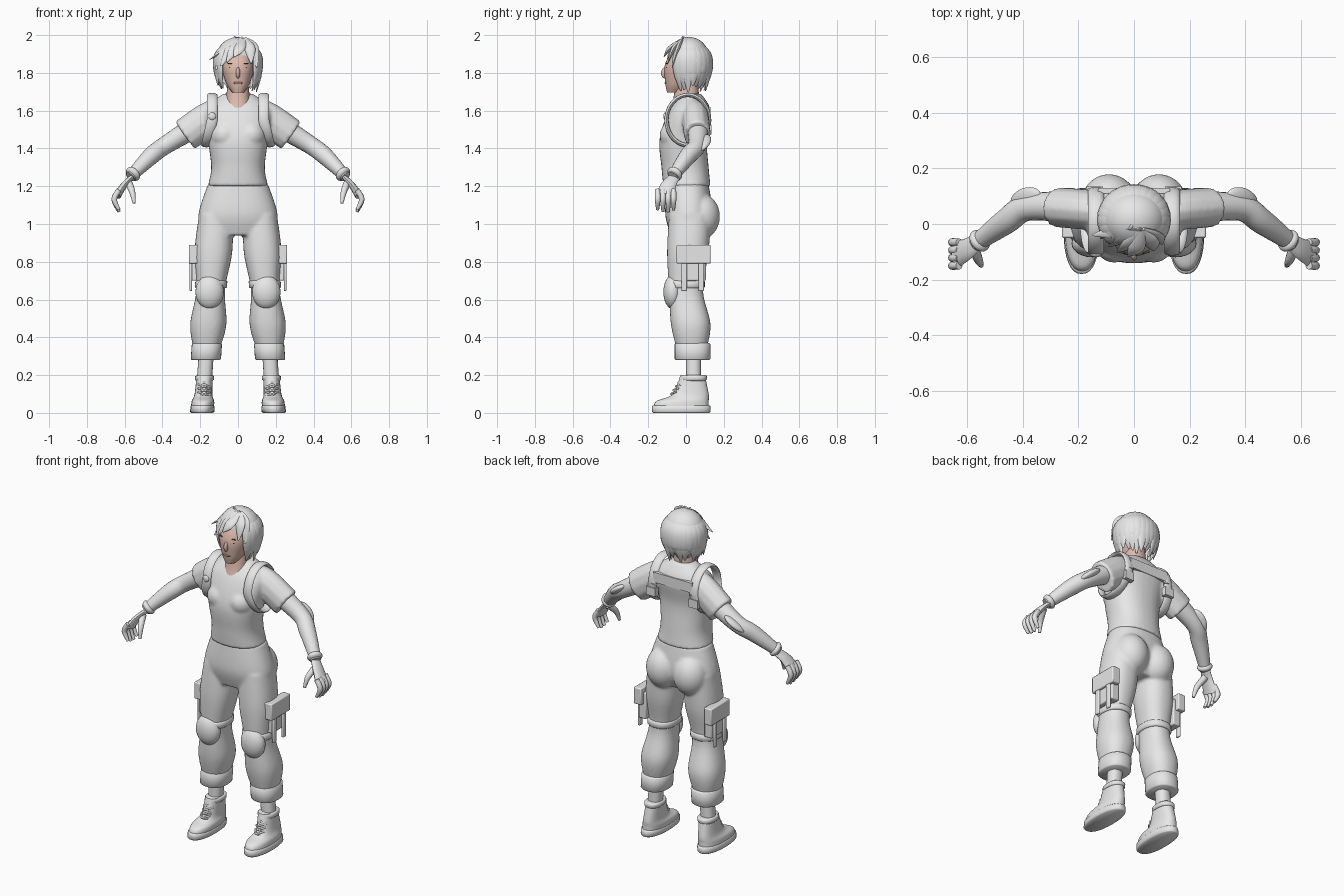
import bpy, bmesh, random
from math import cos, sin, pi, tau, radians, copysign
from mathutils import Vector, Matrix

random.seed(4)
default_cube = bpy.data.objects.get("Cube")
if default_cube:
    bpy.data.objects.remove(default_cube, do_unlink=True)


def material(name, red, green, blue):
    mat = bpy.data.materials.new(name)
    mat.use_nodes = True
    mat.diffuse_color = (red, green, blue, 1)
    shader = next(node for node in mat.node_tree.nodes if node.type == 'BSDF_PRINCIPLED')
    shader.inputs["Base Color"].default_value = mat.diffuse_color
    return mat


GREY = material("light_grey", .8, .8, .8)
SKIN = material("skin", .74, .5, .42)
LIPS = material("lip_rose", .5, .22, .2)
DARK = material("brow_brown", .13, .08, .06)


def spline(rows, steps):
    """Catmull-Rom resampling of tuples of any length."""
    points = [Vector(row) for row in rows]
    last = len(points) - 1
    result = []
    for i in range(last):
        start, end = points[i], points[i + 1]
        leave = (end - points[max(i - 1, 0)]) / 2
        arrive = (points[min(i + 2, last)] - start) / 2
        for k in range(steps):
            t = k / steps
            ease = t * t * (3 - 2 * t)
            result.append(start * (1 - ease) + end * ease
                          + leave * t * (1 - t) ** 2 - arrive * t * t * (1 - t))
    return result + [points[last]]


def skin_rings(bm, rings):
    rings = [[bm.verts.new(point) for point in ring] for ring in rings]
    for lower, upper in zip(rings, rings[1:]):
        for i in range(len(lower)):
            bm.faces.new((lower[i - 1], lower[i], upper[i], upper[i - 1]))
    bm.faces.new(rings[0])
    bm.faces.new(rings[-1])


def middle(z):
    return 0


def leg_middle(z):
    """The legs lean inwards towards the hips."""
    return .19 - .07 * z


def loft(bm, rows, centre=middle, steps=6, sides=32):
    """Stack level rounded rings given as (z, half width, front y, back y)."""
    rings = []
    for z, half, front, back in spline(rows, steps):
        ring = []
        for i in range(sides):
            across, deep = cos(tau * i / sides), sin(tau * i / sides)
            across = copysign(abs(across) ** .87, across)
            deep = copysign(abs(deep) ** .87, deep)
            ring.append((centre(z) + half * across,
                         (front + back + (back - front) * deep) / 2, z))
        rings.append(ring)
    skin_rings(bm, rings)


def leg_band(bm, low, high, half, front, back, edge=.006):
    """A closed band round the leg with chamfered rims."""
    small = (half - edge, front + edge, back - edge)
    full = (half, front, back)
    loft(bm, [(low, *small), (low + edge, *full), (high - edge, *full), (high, *small)], leg_middle, steps=1)


def tube(bm, rows, flat=1, wide=(0, 1, 0), steps=5, sides=12):
    """Sweep an oval along (x, y, z, radius), broad in the wide direction."""
    points = spline(rows, steps)
    last = len(points) - 1
    rings = []
    for i, point in enumerate(points):
        along = (points[min(i + 1, last)] - points[max(i - 1, 0)]).xyz.normalized()
        side = Vector(wide)
        side = (side - along * side.dot(along)).normalized()
        up = along.cross(side) * flat
        angles = [tau * k / sides for k in range(sides)]
        rings.append([point.xyz + (side * cos(a) + up * sin(a)) * point.w for a in angles])
    skin_rings(bm, rings)


def placed(centre, size, axis=(0, 0, 1)):
    turn = Vector(axis).to_track_quat('Z', 'Y').to_matrix().to_4x4()
    return Matrix.Translation(centre) @ turn @ Matrix.Diagonal((*size, 1))


def blob(bm, centre, radii, axis=(0, 0, 1)):
    bmesh.ops.create_uvsphere(bm, u_segments=24, v_segments=16, radius=1, matrix=placed(centre, radii, axis))


def box(bm, centre, size):
    bmesh.ops.create_cube(bm, size=1, matrix=placed(centre, size))


def mirror(bm):
    copy = bmesh.ops.duplicate(bm, geom=bm.verts[:] + bm.edges[:] + bm.faces[:])["geom"]
    for item in copy:
        if isinstance(item, bmesh.types.BMVert):
            item.co.x = -item.co.x


def finish(bm, name, mat=GREY, pair=False, fuse=False, bevel=False):
    if pair:
        mirror(bm)
    bmesh.ops.recalc_face_normals(bm, faces=bm.faces[:])
    mesh = bpy.data.meshes.new(name)
    bm.to_mesh(mesh)
    bm.free()
    mesh.materials.append(mat)
    obj = bpy.data.objects.new(name, mesh)
    bpy.context.collection.objects.link(obj)
    bpy.ops.object.select_all(action='DESELECT')
    obj.select_set(True)
    bpy.context.view_layer.objects.active = obj
    bpy.ops.object.shade_smooth_by_angle(angle=radians(50))
    if fuse:
        remesh = obj.modifiers.new("fuse", 'REMESH')
        remesh.mode, remesh.voxel_size, remesh.use_smooth_shade = 'VOXEL', .009, True
        relax = obj.modifiers.new("relax", 'SMOOTH')
        relax.factor, relax.iterations = .5, 5
    if bevel:
        rounding = obj.modifiers.new("bevel", 'BEVEL')
        rounding.width, rounding.segments = .006, 2


# Trousers: legs and seat mirrored, then fused with the hips
bm = bmesh.new()
loft(bm, [(1.05, .09, -.09, .13), (.85, .1, -.1, .12), (.65, .076, -.09, .09),
          (.47, .096, -.08, .13), (.34, .07, -.05, .11)], leg_middle)
blob(bm, (.09, .08, 1.04), (.1, .1, .12))
mirror(bm)
loft(bm, [(1.21, .16, -.1, .12), (1.05, .21, -.11, .14), (.94, .19, -.08, .1)])
finish(bm, "trousers", fuse=True)

# Rolled cuffs and knee straps
bm = bmesh.new()
leg_band(bm, .28, .37, .08, -.06, .13)
leg_band(bm, .66, .7, .085, -.1, .1)
finish(bm, "cuffs_and_knee_straps", pair=True)

# Knee and elbow pads
bm = bmesh.new()
blob(bm, (.15, -.07, .64), (.075, .05, .09))
finish(bm, "knee_pads", pair=True)
bm = bmesh.new()
blob(bm, (.39, .09, 1.43), (.04, .02, .07), axis=(.5, -.2, -.4))
finish(bm, "elbow_pads", pair=True)

# Thigh pouches with flap and hanging straps
bm = bmesh.new()
box(bm, (.22, .04, .78), (.05, .13, .16))
box(bm, (.235, .04, .84), (.05, .18, .1))
for y in (-.01, .08):
    box(bm, (.25, y, .73), (.015, .03, .17))
finish(bm, "thigh_pouches", pair=True, bevel=True)

# Ankles, boots, soles and laces
bm = bmesh.new()
loft(bm, [(.3, .04, 0, .08), (.18, .04, 0, .08)], leg_middle)
finish(bm, "ankles", pair=True)
bm = bmesh.new()
loft(bm, [(.01, .06, -.17, .12), (.06, .06, -.16, .12), (.1, .047, -.07, .12), (.2, .043, -.03, .1)], leg_middle)
leg_band(bm, .17, .2, .05, -.03, .11)
leg_band(bm, 0, .04, .064, -.18, .13)
finish(bm, "boots", pair=True)
bm = bmesh.new()
for row in range(4):
    x, y, z = .18, -.08 + row * .013, .1 + row * .02
    for tilt in (-.01, .01):
        tube(bm, [(x + side * .03, y + abs(side) * .03, z + side * tilt, .005) for side in (-1, 0, 1)])
finish(bm, "boot_laces", pair=True)

# Shirt: sleeves and chest fused with the body
bm = bmesh.new()
tube(bm, [(.07, .04, 1.6, .07), (.15, .05, 1.56, .09), (.28, .06, 1.47, .09)], .8, (1, 0, 1))
blob(bm, (.07, -.05, 1.47), (.08, .09, .08))
mirror(bm)
loft(bm, [(1.2, .16, -.12, .13), (1.3, .142, -.13, .12), (1.45, .16, -.14, .11),
          (1.6, .175, -.09, .13), (1.69, .08, -.02, .08)])
finish(bm, "shirt", fuse=True)

# Shoulder harness: loops round each arm, back band, buckles and a button
bm = bmesh.new()
loop = []
for i in range(25):
    angle = tau * i / 24
    outward = .03 * max(-sin(angle), 0)
    loop.append((.137 + outward, .01 + .113 * cos(angle), 1.55 + .133 * sin(angle), .028))
tube(bm, loop, .4, (1, 0, 0), steps=2)
box(bm, (.142, .12, 1.5), (.06, .03, .05))
mirror(bm)
box(bm, (0, .12, 1.59), (.26, .02, .06))
blob(bm, (-.137, -.11, 1.57), (.02, .01, .02))
finish(bm, "harness")

# Arms and wristbands
bm = bmesh.new()
tube(bm, [(.2, .06, 1.53, .06), (.38, .06, 1.42, .048), (.46, .01, 1.36, .046), (.57, -.07, 1.25, .03)], sides=20)
finish(bm, "arms", pair=True)
bm = bmesh.new()
blob(bm, (.556, -.06, 1.265), (.043, .043, .024), axis=(.5, -.4, -.5))
finish(bm, "wristbands", pair=True)

# Hands with curled fingers
bm = bmesh.new()
tube(bm, [(.56, -.06, 1.25, .03), (.6, -.09, 1.21, .04), (.64, -.11, 1.15, .05)], .42)
for finger in range(4):
    y, short = -.066 - finger * .028, abs(finger - 1.4) * .01
    tube(bm, [(.63, y, 1.18, .014), (.655, y, 1.13, .015), (.63, y, 1.06 + short, .008)])
tube(bm, [(.58, -.08, 1.22, .02), (.56, -.13, 1.17, .016), (.55, -.15, 1.11, .008)])
finish(bm, "hands", pair=True)

# Head, nose and neck
bm = bmesh.new()
loft(bm, [(1.695, .03, -.1, -.03), (1.75, .065, -.11, .05), (1.85, .085, -.11, .1), (1.97, .04, -.04, .05)])
blob(bm, (0, -.11, 1.8), (.012, .022, .03))
loft(bm, [(1.57, .07, -.1, .06), (1.65, .065, -.07, .07), (1.78, .05, -.05, .06)])
finish(bm, "head_and_neck", SKIN)

# Eyes, brows and lips
for name, mat, centre, radii in (("eyes", DARK, (.034, -.1, 1.828), (.014, .006, .006)),
                                 ("brows", DARK, (.036, -.1, 1.85), (.02, .006, .003)),
                                 ("lips", LIPS, (.008, -.107, 1.746), (.016, .006, .006))):
    bm = bmesh.new()
    blob(bm, centre, radii)
    finish(bm, name, mat, pair=True)

# Hair: cap, two layers of locks round the head, swept fringe and loose tufts
bm = bmesh.new()
blob(bm, (0, .017, 1.88), (.116, .106, .11))
locks = 18
for layer in range(2):
    for i in range(locks):
        angle = radians(-32 + 244 * i / (locks - 1))
        across, deep = cos(angle), sin(angle)
        tip = 1.715 + layer * .06 + random.uniform(-.02, .02)
        flare = random.uniform(.085, .115) - .015 * max(deep, 0)
        path = ((.03, 1.98, .015), (.11, 1.9, .034), (.115, 1.8, .03), (flare, tip, .004))
        tube(bm, [(reach * across, .017 + reach * deep * .94, z, width) for reach, z, width in path],
             .42, (-deep, across, 0))
for x in (-.12, -.09, -.06, -.02, .07, .1):
    y, z = -.118 + x * x * 4.5, 1.9 - abs(x) * .7
    tube(bm, [(.03, -.02, 1.98, .014), (.02 + x * .6, y + .03, 1.93, .03), (x, y, z, .004)], .4, (1, 0, 0))
tube(bm, [(-.08, -.03, 1.92, .025), (-.15, -.04, 1.87, .003)], .5)
tube(bm, [(.01, .01, 1.97, .014), (-.02, -.02, 1.995, .003)], .5)
finish(bm, "hair")
